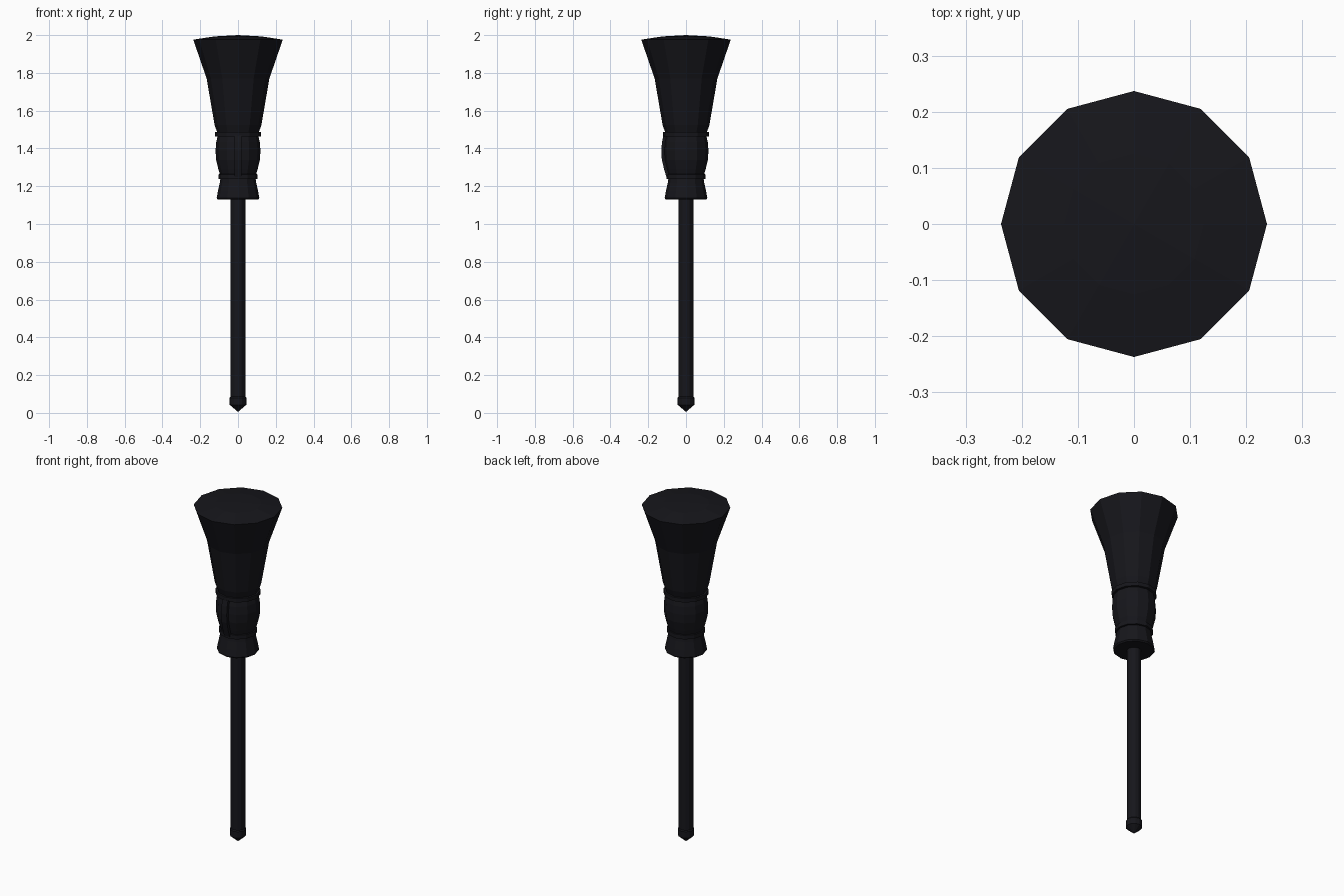
import bpy, bmesh, math

if "Cube" in bpy.data.objects:
    bpy.data.objects.remove(bpy.data.objects["Cube"])

mat = bpy.data.materials.new("dark")
mat.diffuse_color = (0.008, 0.008, 0.011, 1)
mat.use_nodes = True
mat.node_tree.nodes["Principled BSDF"].inputs["Base Color"].default_value = mat.diffuse_color


def finish(name, bm):
    bmesh.ops.recalc_face_normals(bm, faces=bm.faces)
    me = bpy.data.meshes.new(name)
    bm.to_mesh(me)
    bm.free()
    ob = bpy.data.objects.new(name, me)
    bpy.context.collection.objects.link(ob)
    me.materials.append(mat)
    return ob


def lathe(name, profile, sides=12):
    """Revolve (radius, z) points around z; radius 0 makes a pole, open ends are capped."""
    bm = bmesh.new()
    rings = []
    for r, z in profile:
        n = sides if r > 0 else 1
        rings.append([bm.verts.new((r * math.cos(2 * math.pi * i / sides),
                                    r * math.sin(2 * math.pi * i / sides), z)) for i in range(n)])
    for a, b in zip(rings, rings[1:]):
        for i in range(sides):
            j = (i + 1) % sides
            if len(a) == 1:
                bm.faces.new((a[0], b[j], b[i]))
            elif len(b) == 1:
                bm.faces.new((a[i], a[j], b[0]))
            else:
                bm.faces.new((a[i], a[j], b[j], b[i]))
    for ring in (rings[0], rings[-1]):
        if len(ring) > 1:
            bm.faces.new(ring)
    return finish(name, bm)


# Handle and its pointed end cap
lathe("handle", [(0.039, 0.06), (0.039, 1.2)])
lathe("handle_tip", [(0, 0.005), (0.044, 0.043), (0.044, 0.08), (0.039, 0.086)])

# Bristle head with slightly domed top
lathe("bristles", [(0.10, 1.45), (0.112, 1.49), (0.124, 1.525), (0.166, 1.77),
                   (0.237, 1.976), (0.125, 1.993), (0, 2.0)])

# Bound neck: bulging wrap and flared collar
bulge = [(0.092, 1.25), (0.104, 1.29), (0.116, 1.34), (0.119, 1.39), (0.115, 1.435), (0.107, 1.47)]
lathe("neck_wrap", bulge)
lathe("collar", [(0.107, 1.13), (0.113, 1.137), (0.106, 1.175), (0.096, 1.22), (0.092, 1.25)])

# Binding cords
lathe("upper_cord", [(0.105, 1.462), (0.121, 1.464), (0.121, 1.487), (0.105, 1.489)])
lathe("lower_cord", [(0.09, 1.237), (0.103, 1.239), (0.103, 1.263), (0.09, 1.265)])

# Curved strap on the front of the neck
bm = bmesh.new()
rows = []
for r, z in bulge:
    rows.append([bm.verts.new((x, -r + d, z)) for x, d in
                 ((-0.018, 0.03), (-0.018, -0.012), (0.018, -0.012), (0.018, 0.03))])
for a, b in zip(rows, rows[1:]):
    for i in range(4):
        j = (i + 1) % 4
        bm.faces.new((a[i], a[j], b[j], b[i]))
bm.faces.new(rows[0])
bm.faces.new(rows[-1])
finish("front_strap", bm)
